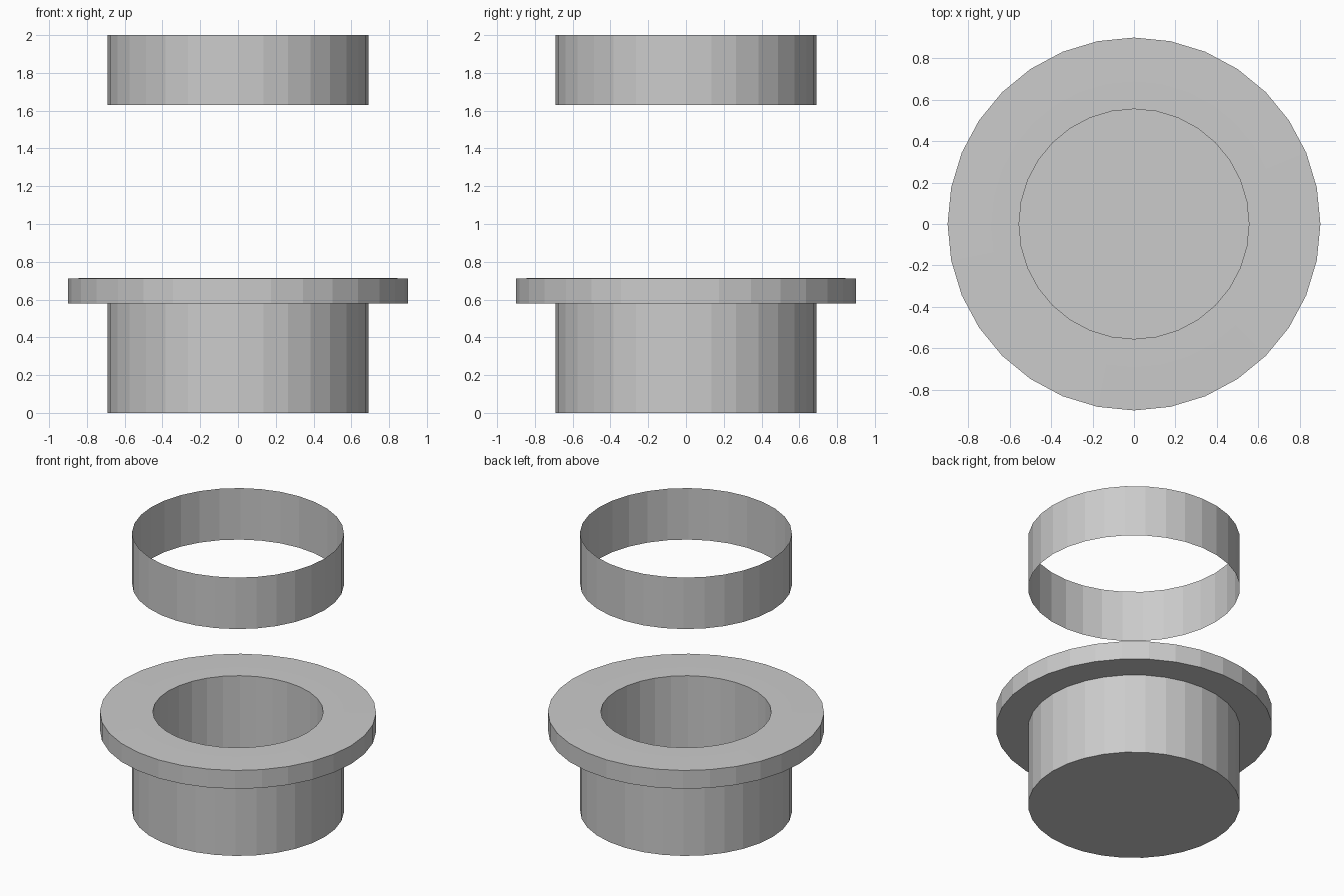
import bpy, bmesh, math

if "Cube" in bpy.data.objects:
    bpy.data.objects.remove(bpy.data.objects["Cube"])

SIDES = 32


def lathe(name, profile):
    """Spin an (r, z) profile around z; radius 0 is a capped centre."""
    bm = bmesh.new()
    rings = []
    for r, z in profile:
        ring = []
        for i in range(SIDES):
            a = 2 * math.pi * i / SIDES
            ring.append(bm.verts.new((r * math.cos(a), r * math.sin(a), z)))
        rings.append(ring)
    for lo, hi in zip(rings, rings[1:]):
        for i in range(SIDES):
            j = (i + 1) % SIDES
            bm.faces.new((lo[i], lo[j], hi[j], hi[i]))
    return bm, rings


def finish(name, bm):
    mesh = bpy.data.meshes.new(name)
    bm.to_mesh(mesh)
    bm.free()
    obj = bpy.data.objects.new(name, mesh)
    bpy.context.collection.objects.link(obj)
    return obj


# Flanged cup: outer wall, flange, then down the inner wall to the floor
bm, rings = lathe("flanged_cup", [
    (0.69, 0.0), (0.69, 0.58), (0.90, 0.58), (0.90, 0.712),
    (0.69, 0.715), (0.555, 0.715), (0.555, 0.135)])
bm.faces.new(list(reversed(rings[0])))   # underside
bm.faces.new(rings[-1])                  # inner floor
finish("flanged_cup", bm)

# Floating open band above the cup
bm, _ = lathe("upper_band", [(0.69, 1.63), (0.69, 2.0)])
finish("upper_band", bm)
